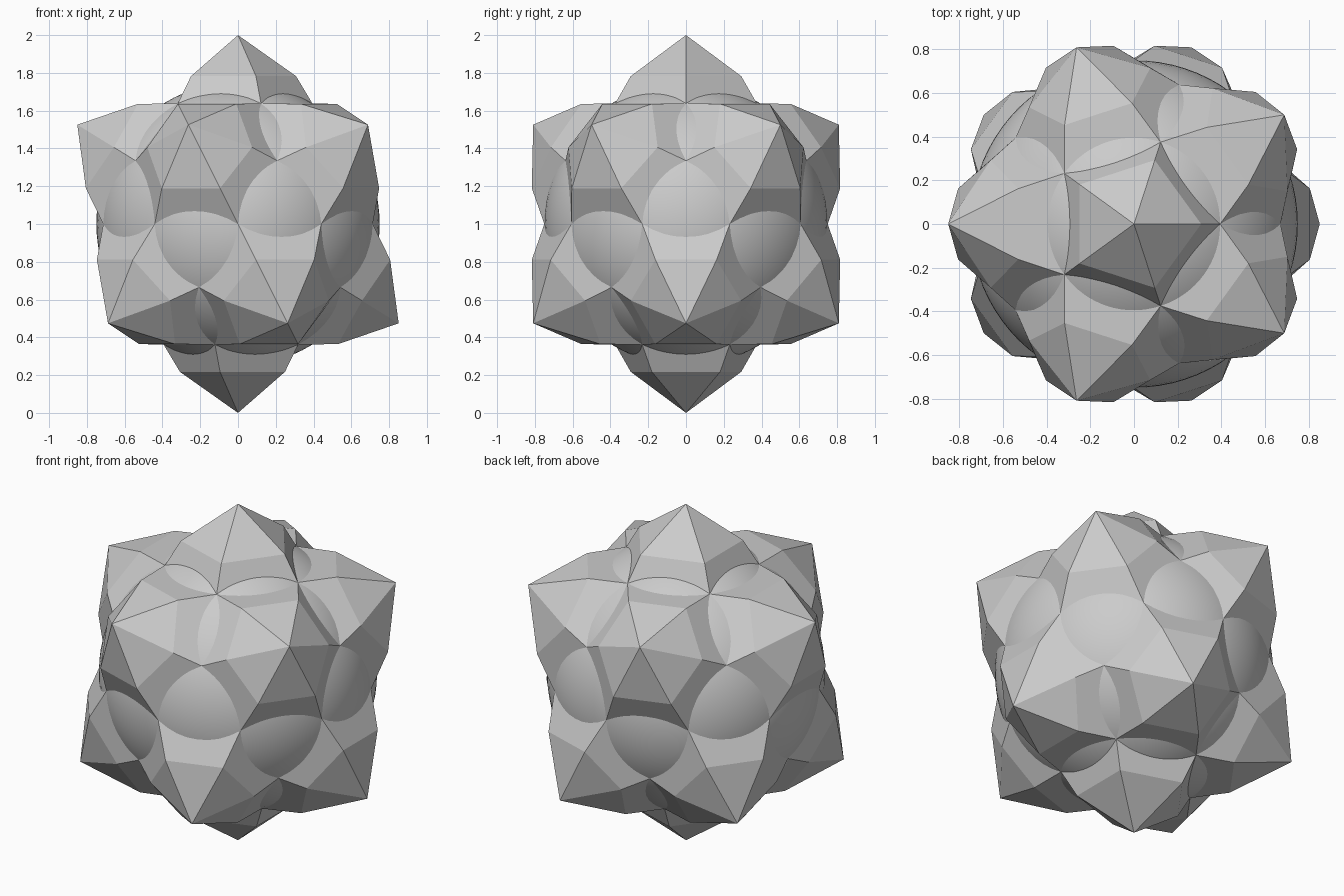
import bpy
import bmesh
from math import radians, sin, cos, atan, sqrt, pi
from mathutils import Vector

cube = bpy.data.objects.get("Cube")
if cube:
    bpy.data.objects.remove(cube, do_unlink=True)

CENTRE = Vector((0, 0, 1))
CORE = 0.75                      # core radius; spike tips reach radius 1
RING1 = atan(2) / 2              # polar angles of the base corners
RING2 = atan(2)
TIP = pi / 2 - RING1             # polar angle of the slanted spikes

grey = bpy.data.materials.new("light_grey")
grey.use_nodes = True
colour = (0.6, 0.6, 0.6, 1)
grey.diffuse_color = colour
grey.node_tree.nodes["Principled BSDF"].inputs["Base Color"].default_value = colour


def polar(angle, azimuth, radius=1.0):
    a = radians(azimuth)
    return Vector((sin(angle) * cos(a), sin(angle) * sin(a), cos(angle))) * radius


def spike(name, tip, corners, side):
    """Two-stage pyramid: corners are (base point, shrink, lift)."""
    bm = bmesh.new()
    place = lambda p: bm.verts.new(p * side + CENTRE)
    apex = place(tip)
    base = [place(p) for p, s, b in corners]
    shoulder = [place(p * s + tip * b) for p, s, b in corners]
    n = len(corners)
    for i in range(n):
        j = (i + 1) % n
        bm.faces.new((base[i], base[j], shoulder[j], shoulder[i]))
        bm.faces.new((shoulder[i], shoulder[j], apex))
    if side < 0:
        bmesh.ops.reverse_faces(bm, faces=bm.faces[:])
    mesh = bpy.data.meshes.new(name)
    bm.to_mesh(mesh)
    bm.free()
    mesh.materials.append(grey)
    bpy.context.collection.objects.link(bpy.data.objects.new(name, mesh))


# Smooth round core
bpy.ops.mesh.primitive_uv_sphere_add(segments=80, ring_count=40, radius=CORE, location=CENTRE)
core = bpy.context.object
core.name = "core_ball"
core.data.materials.append(grey)
bpy.ops.object.shade_smooth()

# Spikes: the lower half is the upper half reflected through the centre
for half, side in (("upper", 1), ("lower", -1)):
    pole = [(polar(RING1, 72 * k, CORE), 0.78, 0.285) for k in range(5)]
    spike(half + "_pole_spike", Vector((0, 0, 1)), pole, side)
    for k in range(5):
        az = 36 + 72 * k
        corners = [
            (polar(pi / 2, az - 18, CORE), 0.7, 0.36),
            (polar(pi / 2, az + 18, CORE), 0.7, 0.36),
            (polar(RING2, az + 36, CORE), 0.74, 0.3),
            (polar(RING1, az + 36, CORE), 0.7, 0.36),
            (polar(RING1, az - 36, CORE), 0.7, 0.36),
            (polar(RING2, az - 36, CORE), 0.74, 0.3),
        ]
        spike(f"{half}_side_spike_{k + 1}", polar(TIP, az), corners, side)
